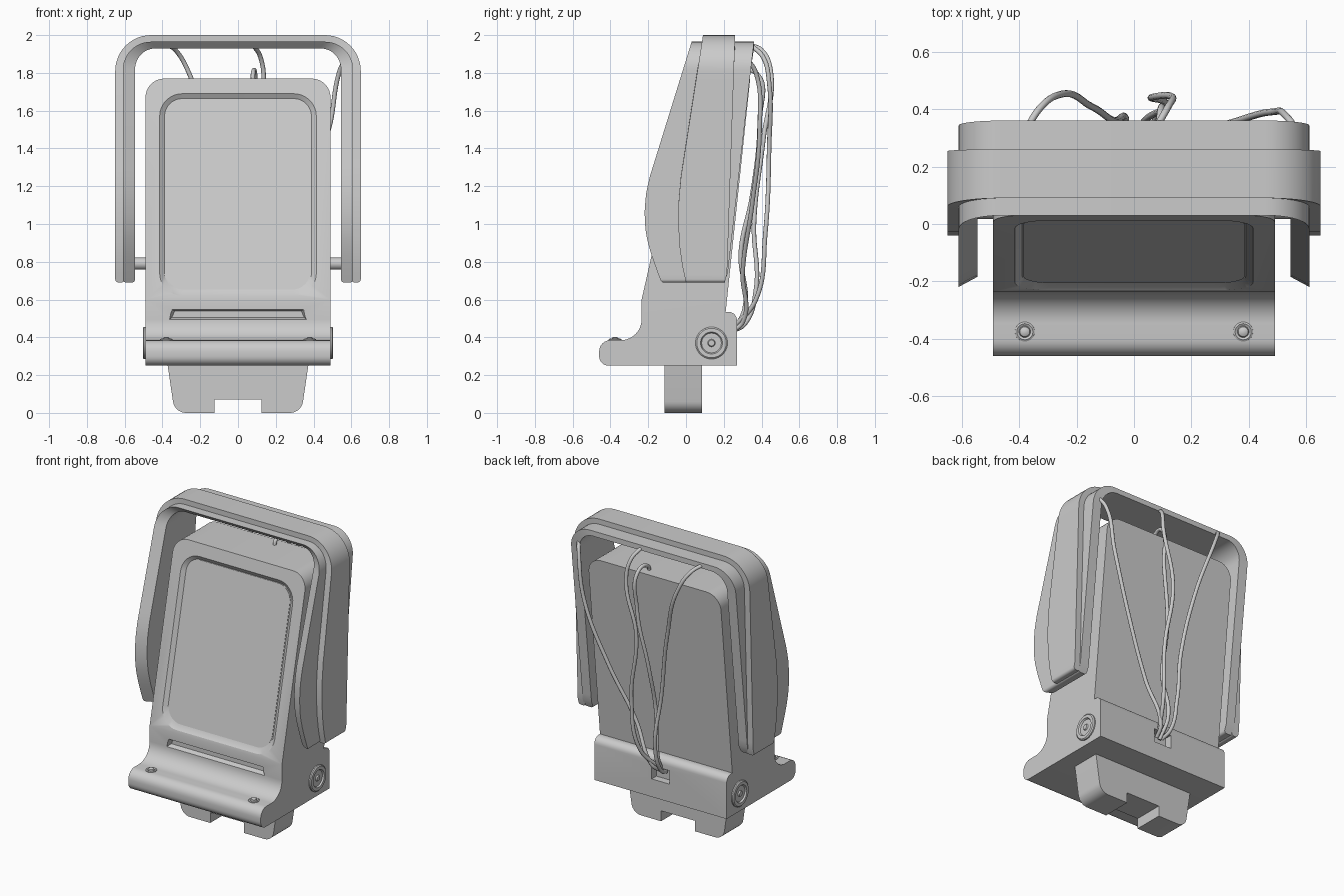
import bpy, bmesh, math
from mathutils import Matrix, Vector

if "Cube" in bpy.data.objects:
    bpy.data.objects.remove(bpy.data.objects["Cube"])


def finish(name, bm, smooth=35):
    bmesh.ops.recalc_face_normals(bm, faces=bm.faces)
    me = bpy.data.meshes.new(name)
    bm.to_mesh(me)
    bm.free()
    ob = bpy.data.objects.new(name, me)
    bpy.context.collection.objects.link(ob)
    shade(ob, smooth)
    return ob


def activate(ob):
    bpy.ops.object.select_all(action='DESELECT')
    ob.select_set(True)
    bpy.context.view_layer.objects.active = ob


def shade(ob, angle=35):
    activate(ob)
    bpy.ops.object.shade_smooth_by_angle(angle=math.radians(angle))


def loft(name, loops, bevel=None):
    """Skin closed loops of equal length and cap both ends; bevel = (edge test, offset, segments)."""
    bm = bmesh.new()
    rings = [[bm.verts.new(p) for p in loop] for loop in loops]
    n = len(rings[0])
    for a, b in zip(rings, rings[1:]):
        for i in range(n):
            bm.faces.new((a[i], a[(i + 1) % n], b[(i + 1) % n], b[i]))
    bm.faces.new(rings[0])
    bm.faces.new(rings[-1])
    if bevel:
        test, offset, segs = bevel
        bmesh.ops.bevel(bm, geom=[e for e in bm.edges if test(*[v.co for v in e.verts])],
                        offset=offset, segments=segs, profile=0.5, affect='EDGES')
    return finish(name, bm)


def lathe(name, profile, loc, rot, segs=40):
    bm = bmesh.new()
    vs = [bm.verts.new((r, 0, h)) for r, h in profile]
    es = [bm.edges.new(p) for p in zip(vs, vs[1:])]
    bmesh.ops.spin(bm, geom=vs + es, cent=(0, 0, 0), axis=(0, 0, 1), angle=2 * math.pi, steps=segs)
    bmesh.ops.remove_doubles(bm, verts=bm.verts, dist=1e-5)
    bm.transform(Matrix.Translation(loc) @ rot)
    return finish(name, bm)


def cut(ob, cutter):
    mod = ob.modifiers.new('cut', 'BOOLEAN')
    mod.operation = 'DIFFERENCE'
    mod.solver = 'EXACT'
    mod.object = cutter
    activate(ob)
    bpy.ops.object.modifier_apply(modifier=mod.name)
    bpy.data.objects.remove(cutter)


def arc(cx, cz, r, a0, a1, n=8):
    return [(cx + r * math.cos(math.radians(a0 + (a1 - a0) * i / n)),
             cz + r * math.sin(math.radians(a0 + (a1 - a0) * i / n))) for i in range(n + 1)]


def rounded_rect(hw, z0, z1, r):
    return (arc(hw - r, z1 - r, r, 0, 90) + arc(r - hw, z1 - r, r, 90, 180) +
            arc(r - hw, z0 + r, r, 180, 270) + arc(hw - r, z0 + r, r, 270, 360))


def interp(pts, z):
    for (z0, y0), (z1, y1) in zip(pts, pts[1:]):
        if z <= z1:
            return y0 + (y1 - y0) * (z - z0) / (z1 - z0)
    return pts[-1][1]


# body: side profile with the front lip, wedge panel and rear ledge
side = ([(0.27, 0.25)] + arc(0.225, 0.49, 0.045, 0, 90, 6) +
        [(0.21, 0.535), (0.34, 1.77), (0.03, 1.77), (-0.235, 0.60)] +
        arc(-0.345, 0.495, 0.11, 0, -90, 10) +
        arc(-0.40, 0.325, 0.06, 90, 180, 6) + arc(-0.41, 0.30, 0.05, 180, 270, 6))
body = loft('body', [[(x, y, z) for y, z in side] for x in (-0.49, 0.49)],
            (lambda a, b: min(a.z, b.z) > 1.76 and abs(a.x - b.x) < 0.01, 0.1, 8))


# recesses: screen panel, front slot, rear cable port
def panel(z):
    return -0.235 + (z - 0.6) * 0.2265


cut(body, loft('screen_cutter', [[(x, panel(z) + off, z) for x, z in
                                  rounded_rect(0.415 + g, 0.62 - g, 1.69 + g, 0.12 + g)]
                                 for off, g in ((-0.02, 0.026), (0.02, -0.026))]))
cut(body, loft('slot_cutter', [[(-w, y, a), (w, y, a), (w - 0.015, y, b), (0.015 - w, y, b)]
                               for y, w, a, b in ((-0.265, 0.375, 0.482, 0.555), (-0.205, 0.35, 0.505, 0.54))]))
cut(body, loft('port_cutter', [[(-0.065, y, 0.37), (0.065, y, 0.37), (0.065, y, 0.46), (-0.065, y, 0.46)]
                               for y in (0.22, 0.3)]))
shade(body)

# screen frame line: thin inlay on the recess floor
loft('screen', [[(x, panel(z) + off, z) for x, z in rounded_rect(0.384, 0.652, 1.662, 0.1)]
                for off in (0.03, 0.017)])

# foot: tongue with a notch underneath
half = [(0.125, 0.07), (0.125, 0.0)] + arc(0.275, 0.07, 0.07, -90, -8, 8) + [(0.375, 0.27)]
outline = half + [(-x, z) for x, z in reversed(half)]
loft('foot', [[(x, y, z) for x, z in outline] for y in (-0.115, 0.085)])


# arch: U-shaped hood of two nested bands
def u_path(hw, top, r):
    leg = [(hw, 0.69 + (top - r - 0.69) * t / 24) for t in range(24)]
    right = leg + arc(hw - r, top - r, r, 0, 90, 12)
    return right + [(-x, z) for x, z in reversed(right)]


def band(name, outer, inner, front, back, slant):
    loops = []
    for (x0, z0), (x1, z1) in zip(u_path(*outer), u_path(*inner)):
        f, b = interp(front, z0), interp(back, z0)
        loops.append([(x0, f, z0), (x0, b, z0), (x1, b, z1), (x1, f + slant, z1)])
    return loft(name, loops, (lambda a, b: max(a.z, b.z) < 0.692 and abs(a.x - b.x) < 0.001, 0.018, 4))


band('arch_outer_band', (0.65, 2.0, 0.19), (0.60, 1.96, 0.14),
     [(0.69, 0.0), (0.78, -0.02), (0.88, -0.034), (1.0, -0.041), (1.12, -0.039), (1.25, -0.027), (2.0, 0.09)],
     [(0.69, 0.205), (0.73, 0.217), (2.0, 0.26)], 0)
band('arch_inner_band', (0.61, 1.965, 0.15), (0.545, 1.93, 0.11),
     [(0.69, -0.13), (0.72, -0.142), (0.85, -0.188), (0.95, -0.213), (1.05, -0.22), (1.15, -0.213),
      (1.24, -0.195), (1.965, 0.03)],
     [(0.69, 0.20), (0.73, 0.22), (1.965, 0.36)], 0.035)

# side pivots, side knobs and lip studs
for s, tag in ((1, 'right'), (-1, 'left')):
    rot = Matrix.Rotation(s * math.pi / 2, 4, 'Y')
    lathe('pivot_pin_' + tag, [(0, -0.02), (0.032, -0.02), (0.032, 0.08), (0, 0.08)],
          (s * 0.49, 0.05, 0.79), rot, 24)
    lathe('side_knob_' + tag, [(0.085, -0.01), (0.085, 0.008), (0.078, 0.014), (0.058, 0.014), (0.052, 0.004),
                               (0.02, 0.004), (0.016, 0.012), (0, 0.012)], (s * 0.49, 0.135, 0.37), rot)
    lathe('lip_stud_' + tag, [(0.035, -0.02), (0.034, 0.004), (0.028, 0.008), (0.02, 0.003), (0.017, 0.012),
                              (0.008, 0.017), (0, 0.017)], (s * 0.38, -0.375, 0.385), Matrix())

# cables from the arch and body top down into the rear port
cables = {
    'cable_side': [(0.57, 0.32, 1.88), (0.535, 0.37, 1.80), (0.48, 0.39, 1.5), (0.33, 0.35, 1.1),
                   (0.16, 0.30, 0.75), (0.04, 0.30, 0.48), (0.02, 0.24, 0.43)],
    'cable_middle': [(0.08, 0.34, 1.95), (0.12, 0.41, 1.88), (0.135, 0.44, 1.75), (0.06, 0.44, 1.4),
                     (0.11, 0.42, 0.95), (0.08, 0.37, 0.6), (0.01, 0.24, 0.44)],
    'cable_top': [(0.08, 0.27, 1.74), (0.08, 0.29, 1.80), (0.09, 0.37, 1.80), (0.09, 0.39, 1.55),
                  (0.03, 0.35, 1.15), (0.02, 0.29, 0.85), (-0.01, 0.31, 0.55), (0.0, 0.24, 0.42)],
    'cable_corner': [(-0.38, 0.32, 1.95), (-0.33, 0.40, 1.92), (-0.26, 0.45, 1.80), (-0.15, 0.41, 1.45),
                     (-0.07, 0.36, 1.0), (-0.03, 0.37, 0.65), (-0.03, 0.31, 0.47), (-0.02, 0.24, 0.43)],
}
for name, pts in cables.items():
    cu = bpy.data.curves.new(name, 'CURVE')
    cu.dimensions = '3D'
    cu.bevel_depth = 0.012
    cu.bevel_resolution = 3
    cu.use_fill_caps = True
    sp = cu.splines.new('BEZIER')
    sp.bezier_points.add(len(pts) - 1)
    for bp, p in zip(sp.bezier_points, pts):
        bp.co = Vector(p)
        bp.handle_left_type = bp.handle_right_type = 'AUTO'
    ob = bpy.data.objects.new(name, cu)
    bpy.context.collection.objects.link(ob)
    activate(ob)
    bpy.ops.object.convert(target='MESH')
    shade(bpy.context.view_layer.objects.active, 50)
